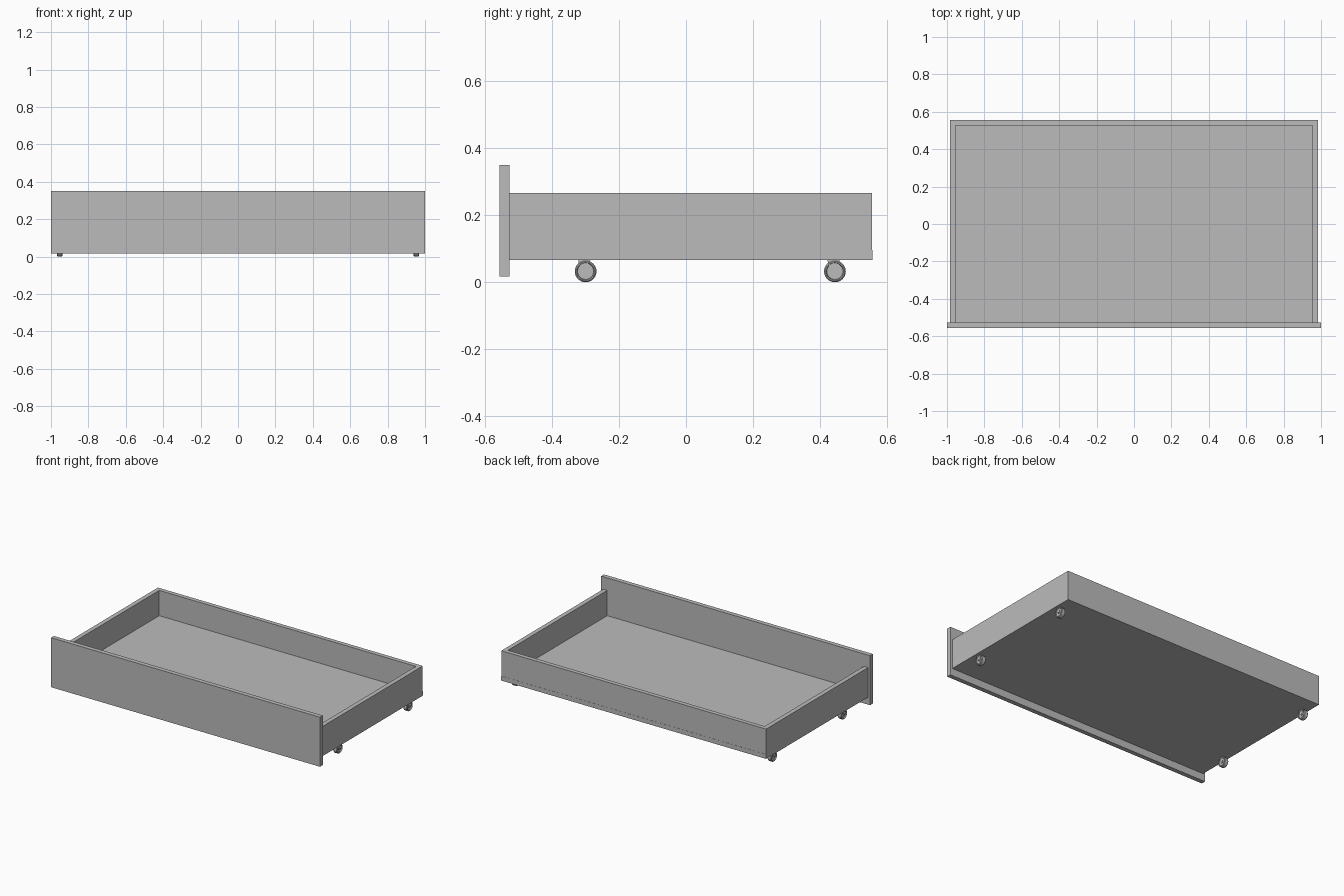
import bpy, bmesh, math
from mathutils import Matrix

if "Cube" in bpy.data.objects:
    bpy.data.objects.remove(bpy.data.objects["Cube"])

grey = bpy.data.materials.new("plain grey")
grey.diffuse_color = (0.5, 0.5, 0.5, 1)
grey.use_nodes = True
grey.node_tree.nodes["Principled BSDF"].inputs["Base Color"].default_value = grey.diffuse_color


def add(name, bm, smooth=False):
    bmesh.ops.recalc_face_normals(bm, faces=bm.faces)
    me = bpy.data.meshes.new(name)
    bm.to_mesh(me)
    bm.free()
    me.materials.append(grey)
    ob = bpy.data.objects.new(name, me)
    bpy.context.collection.objects.link(ob)
    if smooth:
        bpy.ops.object.select_all(action='DESELECT')
        ob.select_set(True)
        bpy.context.view_layer.objects.active = ob
        bpy.ops.object.shade_smooth_by_angle(angle=math.radians(35))
    return ob


def box(name, x, y, z):
    bm = bmesh.new()
    bmesh.ops.create_cube(bm, size=1)
    for v in bm.verts:
        v.co = [r[0] if c < 0 else r[1] for c, r in zip(v.co, (x, y, z))]
    return add(name, bm)


def lathe_x(name, profile, cx, cy, cz, n=32):
    # closed (x, radius) profile spun round an axis along x
    bm = bmesh.new()
    rings = [[bm.verts.new((cx + x, cy + r * math.cos(a), cz + r * math.sin(a)))
              for x, r in profile]
             for a in (2 * math.pi * i / n for i in range(n))]
    m = len(profile)
    for i in range(n):
        a, b = rings[i], rings[(i + 1) % n]
        for j in range(m):
            k = (j + 1) % m
            bm.faces.new((a[j], a[k], b[k], b[j]))
    return add(name, bm, True)


def plate_x(name, outline, x0, x1):
    # (y, z) outline extruded along x
    bm = bmesh.new()
    f = bm.faces.new([bm.verts.new((x0, y, z)) for y, z in outline])
    g = bmesh.ops.extrude_face_region(bm, geom=[f])
    for v in g["geom"]:
        if isinstance(v, bmesh.types.BMVert):
            v.co.x = x1
    return add(name, bm)


# Drawer box
box("front_panel", (-1, 1), (-0.557, -0.527), (0.017, 0.35))
box("bottom_panel", (-0.985, 0.985), (-0.527, 0.557), (0.066, 0.096))
box("back_panel", (-0.985, 0.985), (0.527, 0.556), (0.096, 0.266))
for s, side in ((-1, "left"), (1, "right")):
    box(side + "_panel", sorted((s * 0.955, s * 0.985)), (-0.527, 0.527), (0.096, 0.266))

# Castors
CZ, R = 0.0325, 0.0325
tyre = [(-0.009, 0.024), (-0.015, 0.026), (-0.015, 0.029), (-0.011, R),
        (0.011, R), (0.015, 0.029), (0.015, 0.026), (0.009, 0.024)]
disc = [(-0.009, 0.003), (-0.009, 0.0245), (0.009, 0.0245), (0.009, 0.003)]
axle = [(-0.015, 0.001), (-0.015, 0.006), (0.015, 0.006), (0.015, 0.001)]
for s, side in ((-1, "left"), (1, "right")):
    for cy, end in ((-0.30, "front"), (0.445, "back")):
        cx, tag = s * 0.953, f"{end}_{side}_"
        lathe_x(tag + "tyre", tyre, cx, cy, CZ)
        lathe_x(tag + "wheel_disc", disc, cx, cy, CZ)
        lathe_x(tag + "axle", axle, cx, cy, CZ, 16)
        # tapered fork arms with rounded ends
        arc = [(cy + 0.009 * math.cos(a), CZ + 0.009 * math.sin(a))
               for a in (math.pi + math.pi * i / 8 for i in range(9))]
        outline = [(cy + 0.014, 0.066), (cy - 0.022, 0.066), (cy - 0.02, 0.052)] + arc
        for t, lab in ((-1, "inner"), (1, "outer")):
            plate_x(tag + lab + "_fork", outline, cx + t * 0.0095, cx + t * 0.0125)
